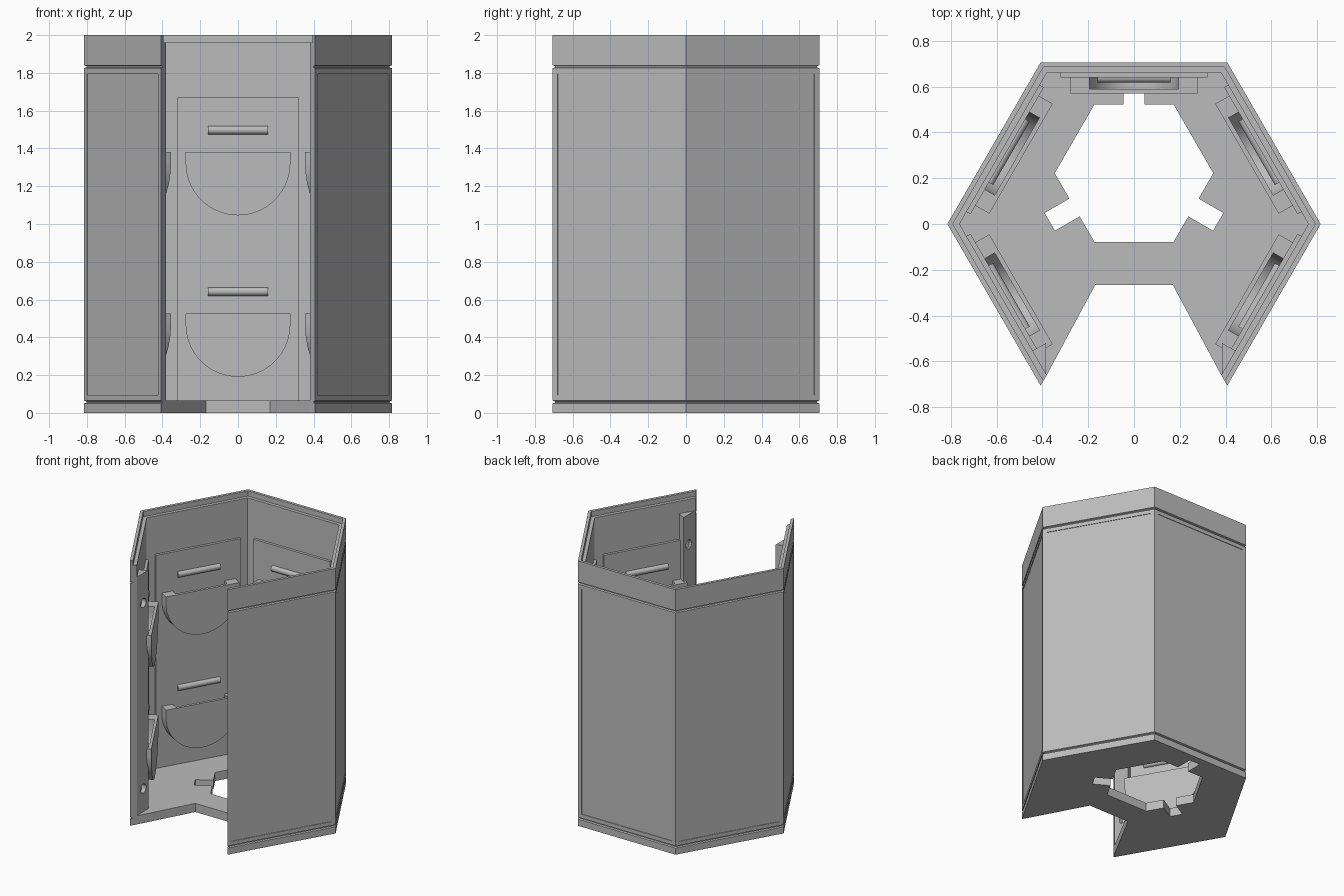
import bpy, bmesh
from math import sin, cos, pi, radians, sqrt
from mathutils import Matrix, Vector

if "Cube" in bpy.data.objects:
    bpy.data.objects.remove(bpy.data.objects["Cube"])

grey = bpy.data.materials.new("plain grey")
grey.use_nodes = True
grey.diffuse_color = (0.5, 0.5, 0.5, 1)
grey.node_tree.nodes["Principled BSDF"].inputs["Base Color"].default_value = (0.5, 0.5, 0.5, 1)


def finish(bm, name):
    bmesh.ops.recalc_face_normals(bm, faces=bm.faces[:])
    mesh = bpy.data.meshes.new(name)
    bm.to_mesh(mesh)
    bm.free()
    mesh.materials.append(grey)
    obj = bpy.data.objects.new(name, mesh)
    bpy.context.collection.objects.link(obj)
    return obj


def prism(name, points, offset):
    """Extrude a flat outline of 3D points by an offset vector."""
    bm = bmesh.new()
    face = bm.faces.new([bm.verts.new(p) for p in points])
    new = bmesh.ops.extrude_face_region(bm, geom=[face])["geom"]
    verts = [v for v in new if isinstance(v, bmesh.types.BMVert)]
    bmesh.ops.translate(bm, vec=offset, verts=verts)
    return finish(bm, name)


def activate(obj):
    bpy.ops.object.select_all(action="DESELECT")
    obj.select_set(True)
    bpy.context.view_layer.objects.active = obj


def cut(obj, cutter):
    mod = obj.modifiers.new("cut", "BOOLEAN")
    mod.operation, mod.solver, mod.object = "DIFFERENCE", "EXACT", cutter
    activate(obj)
    bpy.ops.object.modifier_apply(modifier=mod.name)
    bpy.data.objects.remove(cutter)


def smooth(obj):
    activate(obj)
    bpy.ops.object.shade_smooth_by_angle(angle=radians(30))


def cylinder(name, radius, length, centre):
    """Cylinder lying along x."""
    bm = bmesh.new()
    bmesh.ops.create_cone(bm, cap_ends=True, segments=32, radius1=radius, radius2=radius,
                          depth=length, matrix=Matrix.Translation(centre) @ Matrix.Rotation(pi / 2, 4, "Y"))
    return finish(bm, name)


OUT, IN, FLOOR = 0.706, 0.66, 0.065

# Shell: wall section swept round five sides of a hexagon, front side left open
section = [(OUT, 0), (OUT, 0.05), (OUT - 0.012, 0.054), (OUT - 0.012, 0.061), (OUT, FLOOR),
           (OUT, 1.825), (OUT - 0.012, 1.829), (OUT - 0.012, 1.836), (OUT, 1.84), (OUT, 2),
           (0.685, 2), (0.685, 1.96), (IN, 1.96), (IN, 0)]
bm = bmesh.new()
rings = []
for k in range(6):
    a = radians(-60 + 60 * k)
    rings.append([bm.verts.new((d * 2 / sqrt(3) * cos(a), d * 2 / sqrt(3) * sin(a), z)) for d, z in section])
n = len(section)
panels = []
for r, s in zip(rings, rings[1:]):
    for i in range(n):
        j = (i + 1) % n
        face = bm.faces.new((r[i], s[i], s[j], r[j]))
        if i == 4:
            panels.append(face)
bm.faces.new(rings[0])
bm.faces.new(rings[-1])
bmesh.ops.recalc_face_normals(bm, faces=bm.faces[:])
# Shallow recess in each outer panel
bmesh.ops.inset_individual(bm, faces=panels, thickness=0.042, depth=0)
bmesh.ops.inset_individual(bm, faces=panels, thickness=0.0005, depth=-0.004)
finish(bm, "shell")

# Floor with a notched front
v = IN * 2 / sqrt(3)
outline = [(v * cos(radians(a)), v * sin(radians(a)), 0) for a in range(-60, 241, 60)]
floor = prism("floor", outline + [(-0.17, -0.267, 0), (0.17, -0.267, 0)], (0, 0, FLOOR))

# Hexagonal floor opening with three keyways
opening = []
for k in range(6):
    a = radians(30 + 60 * k)
    normal, tangent = Vector((cos(a), sin(a), 0)), Vector((-sin(a), cos(a), 0))
    side = [(-0.173, 0.3)]
    if k % 2:
        side += [(-0.045, 0.3), (-0.045, 0.425), (0.045, 0.425), (0.045, 0.3)]
    opening += [Vector((0, 0.222, -0.1)) + tangent * t + normal * d for t, d in side]
cut(floor, prism("opening_cutter", opening, (0, 0, 0.4)))


def u_outline(r, y, centre, top):
    arc = [(r * cos(pi + pi * i / 32), y, centre + r * sin(pi + pi * i / 32)) for i in range(33)]
    return arc + [(r, y, top), (-r, y, top)]


# Fittings of the back wall
plate = prism("back_plate", [(x, 0.64, z) for x, z in
              ((-0.32, FLOOR), (0.32, FLOOR), (0.32, 1.673), (-0.32, 1.673))], (0, IN - 0.64, 0))
fittings = [plate]
for level, top in (("lower", 0.525), ("upper", 1.38)):
    holder = prism(level + "_pocket", u_outline(0.277, 0.57, top - 0.057, top), (0, 0.07, 0))
    cut(holder, prism("pocket_cutter", u_outline(0.195, 0.59, top - 0.057, top + 0.1), (0, 0.1, 0)))
    smooth(holder)
    bar = cylinder(level + "_bar", 0.022, 0.32, (0, 0.64, top + 0.117))
    smooth(bar)
    fittings += [holder, bar]

# Repeat the fittings on the other four walls
for side, angle in (("back_left", -60), ("front_left", -120), ("back_right", 60), ("front_right", 120)):
    for part in fittings:
        copy = part.copy()
        copy.name = side + "_" + part.name.replace("back_", "")
        copy.rotation_euler.z = radians(angle)
        bpy.context.collection.objects.link(copy)

# Drilled posts at the two free wall edges
for side, s in (("left", 1), ("right", -1)):
    corners = [(0.384, -0.655), (0.384, -0.52), (0.443, -0.553)]
    post = prism(side + "_post", [(s * x, y, FLOOR) for x, y in corners], (0, 0, 1.8))
    for z in (0.24, 1.64):
        cut(post, cylinder("hole_cutter", 0.033, 0.1, (s * 0.4, -0.58, z)))
    smooth(post)
